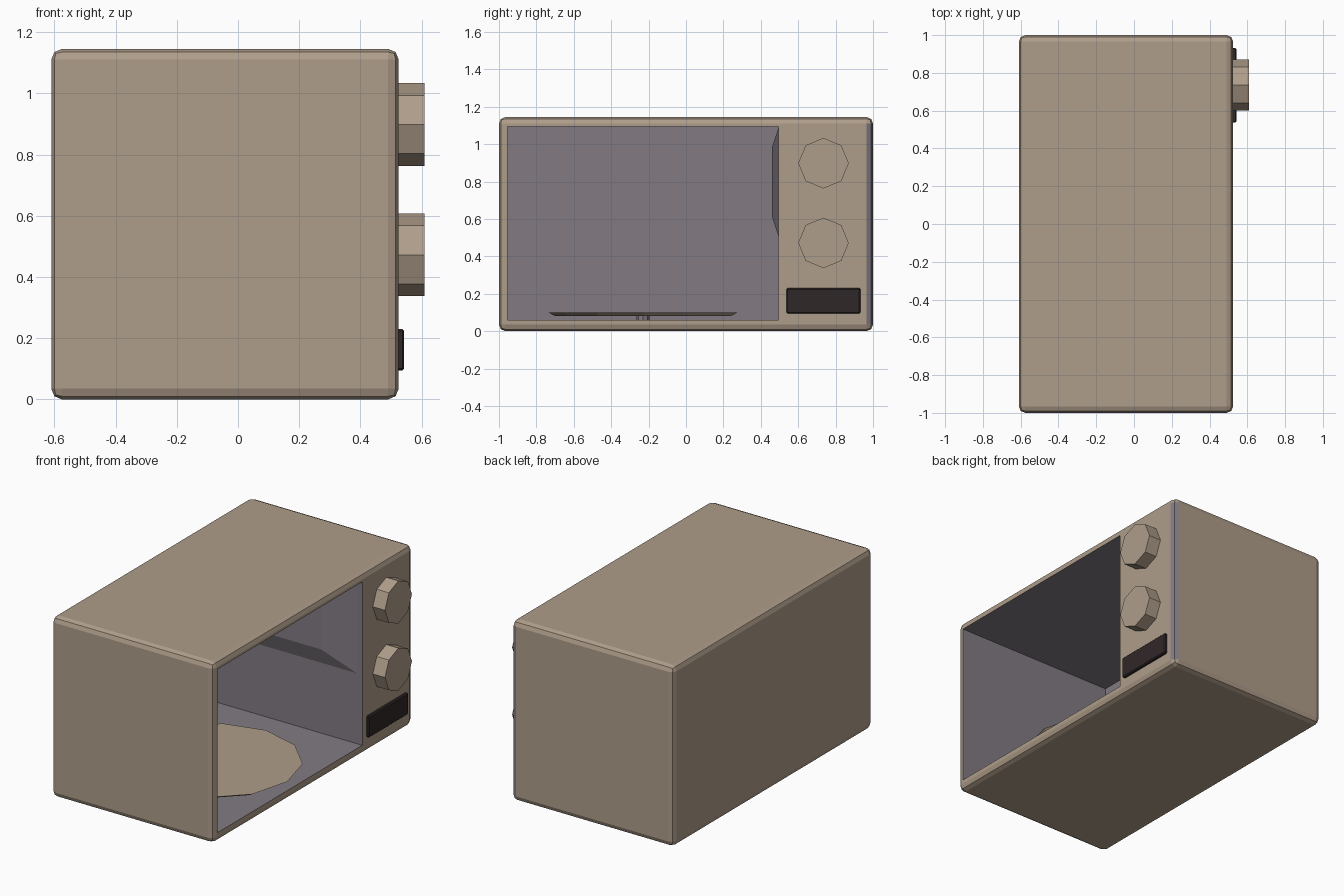
import bpy, bmesh, math
from mathutils import Matrix, Vector

if "Cube" in bpy.data.objects:
    bpy.data.objects.remove(bpy.data.objects["Cube"])


def material(name, rgb):
    m = bpy.data.materials.new(name)
    m.diffuse_color = (*rgb, 1)
    m.use_nodes = True
    m.node_tree.nodes["Principled BSDF"].inputs["Base Color"].default_value = m.diffuse_color
    return m


TAN = material("warm tan", (0.43, 0.34, 0.255))
GREY = material("purple grey", (0.225, 0.198, 0.225))
DARK = material("dark display", (0.03, 0.02, 0.021))


def finish(name, bm, mats):
    bmesh.ops.recalc_face_normals(bm, faces=bm.faces)
    me = bpy.data.meshes.new(name)
    bm.to_mesh(me)
    bm.free()
    for m in mats:
        me.materials.append(m)
    ob = bpy.data.objects.new(name, me)
    bpy.context.collection.objects.link(ob)
    return ob


def box(name, lo, hi, mats, bevel=0, segs=1):
    lo, hi = Vector(lo), Vector(hi)
    bm = bmesh.new()
    bmesh.ops.create_cube(bm, size=1, matrix=Matrix.Translation((lo + hi) / 2) @ Matrix.Diagonal((*(hi - lo), 1)))
    if bevel:
        bmesh.ops.bevel(bm, geom=bm.edges[:], offset=bevel, segments=segs, profile=0.5, affect='EDGES')
    return finish(name, bm, mats)


def cone(name, sides, r1, r2, depth, matrix, mats):
    bm = bmesh.new()
    bmesh.ops.create_cone(bm, cap_ends=True, segments=sides, radius1=r1, radius2=r2, depth=depth, matrix=matrix)
    return finish(name, bm, mats)


# Rounded casing with the cooking cavity cut through its open side
body = box("casing", (-0.61, -1, 0), (0.525, 1, 1.145), [TAN, GREY], 0.035, 2)
cutter = box("cavity_cutter", (-0.58, -0.955, 0.06), (0.8, 0.495, 1.095), [GREY])
cutter.hide_render = True
mod = body.modifiers.new("cavity", 'BOOLEAN')
mod.operation = 'DIFFERENCE'
mod.solver = 'EXACT'
mod.object = cutter
bpy.context.view_layer.objects.active = body
bpy.ops.object.modifier_apply(modifier=mod.name)
bpy.data.objects.remove(cutter)

# Cavity lining and the trim strip on one vertical edge are grey
for f in body.data.polygons:
    c, n = f.center, f.normal
    lining = -0.59 < c.x < 0.52 and -0.96 < c.y < 0.5 and 0.055 < c.z < 1.1
    trim = n.x > 0.2 and n.y > 0.2 and abs(n.z) < 0.1
    f.material_index = 1 if lining or trim else 0

# Shallow raised panel on the inner side wall
bm = bmesh.new()
rings = []
for y, x0, x1, z0, z1 in ((0.497, -0.55, 0.5, 0.5, 1.094), (0.46, -0.31, 0.26, 0.61, 0.985)):
    rings.append([bm.verts.new((x, y, z)) for x, z in ((x0, z0), (x1, z0), (x1, z1), (x0, z1))])
bm.faces.new(rings[0])
bm.faces.new(rings[1])
for i in range(4):
    j = (i + 1) % 4
    bm.faces.new((rings[0][i], rings[0][j], rings[1][j], rings[1][i]))
finish("wall_panel", bm, [GREY])

# Turntable plate on a small hub
cone("turntable", 12, 0.47, 0.505, 0.02, Matrix.Translation((0, -0.23, 0.09)), [TAN])
cone("turntable_hub", 8, 0.035, 0.035, 0.025, Matrix.Translation((0, -0.23, 0.07)), [GREY])

# Eight-sided control knobs
for i, z in enumerate((0.898, 0.472)):
    m = Matrix.Translation((0.5625, 0.735, z)) @ Matrix.Rotation(math.pi / 2, 4, 'Y')
    cone(f"knob_{i + 1}", 8, 0.135, 0.135, 0.095, m, [TAN])

# Dark display
box("display", (0.515, 0.537, 0.095), (0.543, 0.932, 0.23), [DARK], 0.006)
